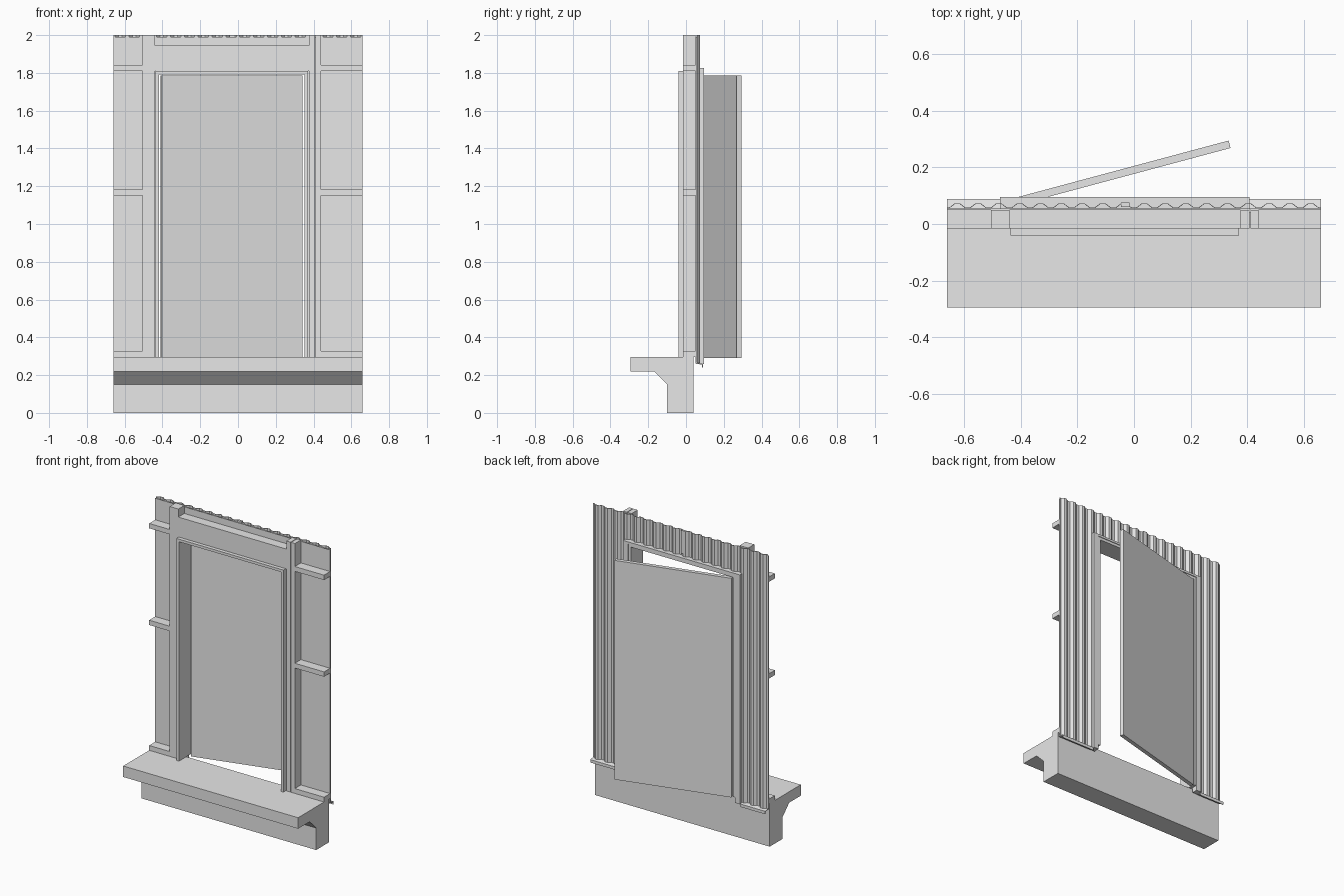
import bpy, bmesh, math
from mathutils import Matrix, Vector

cube = bpy.data.objects.get("Cube")
if cube:
    bpy.data.objects.remove(cube, do_unlink=True)

GREY = (0.8, 0.8, 0.8, 1)
mat = bpy.data.materials.new("plain light grey")
mat.use_nodes = True
mat.diffuse_color = GREY
mat.node_tree.nodes["Principled BSDF"].inputs["Base Color"].default_value = GREY


def extrude(name, outline, step):
    """Extrude a closed outline of 3D points along a step vector."""
    bm = bmesh.new()
    face = bm.faces.new([bm.verts.new(p) for p in outline])
    new = bmesh.ops.extrude_face_region(bm, geom=[face])["geom"]
    moved = [v for v in new if isinstance(v, bmesh.types.BMVert)]
    bmesh.ops.translate(bm, verts=moved, vec=Vector(step))
    bmesh.ops.recalc_face_normals(bm, faces=bm.faces)
    mesh = bpy.data.meshes.new(name)
    bm.to_mesh(mesh)
    bm.free()
    mesh.materials.append(mat)
    obj = bpy.data.objects.new(name, mesh)
    bpy.context.collection.objects.link(obj)
    return obj


def box(name, x, y, z):
    outline = [(x[0], y[0], z[0]), (x[1], y[0], z[0]),
               (x[1], y[1], z[0]), (x[0], y[1], z[0])]
    return extrude(name, outline, (0, 0, z[1] - z[0]))


HALF = 0.66
FLOOR, TOP = 0.295, 2.0
LEFT, RIGHT, HEAD = -0.44, 0.375, 1.81   # rough door opening
TRIM = 0.033
FRAME_Y = (-0.015, 0.05)

# Concrete footing with a bracketed ledge
profile = [(0.04, 0), (-0.10, 0), (-0.10, 0.15), (-0.17, 0.22),
           (-0.295, 0.22), (-0.295, FLOOR), (0.04, FLOOR)]
extrude("footing", [(-HALF, y, z) for y, z in profile], (2 * HALF, 0, 0))

# Timber posts, lintel and side rails
box("right_post", (LEFT - 0.065, LEFT), FRAME_Y, (FLOOR, TOP))
box("left_post_inner", (RIGHT, 0.407), FRAME_Y, (FLOOR, TOP))
box("left_post_outer", (0.411, 0.44), FRAME_Y, (FLOOR, TOP))
box("lintel", (LEFT, RIGHT), FRAME_Y, (HEAD, 1.945))
for i, z in enumerate((FLOOR, 1.15, 1.81)):
    box(f"right_rail_{i}", (-HALF, LEFT - 0.065), FRAME_Y, (z, z + 0.033))
    box(f"left_rail_{i}", (0.44, HALF), FRAME_Y, (z, z + 0.033))

# Door jambs and head
JAMB_Y = (-0.04, 0.09)
box("right_jamb", (LEFT + 0.004, LEFT + 0.022), JAMB_Y, (FLOOR, HEAD))
box("left_jamb", (RIGHT - 0.022, RIGHT - 0.004), JAMB_Y, (FLOOR, HEAD))
box("head_jamb", (LEFT + 0.022, RIGHT - 0.022), JAMB_Y, (HEAD - 0.018, HEAD))

# Wall regions around the opening
regions = {"right": (-HALF, LEFT, 0.265), "left": (RIGHT, HALF, 0.265),
           "upper": (LEFT, RIGHT, HEAD)}

# Ribbed cladding with aligned corrugations
PITCH = 2 * HALF / 18
Y_LOW, RIB = 0.056, 0.014


def rib_height(x):
    t = ((x + HALF) / PITCH) % 1.0
    return Y_LOW + RIB * min(1, max(0, 1.5 - 4 * abs(t - 0.5)))


def cladding(name, x0, x1, z0, z1):
    breaks = [-HALF + PITCH * (n + k / 8) for n in range(18) for k in (1, 3, 5, 7)]
    xs = [x0] + [x for x in breaks if x0 < x < x1] + [x1]
    back = [(x, rib_height(x) + 0.003, z0) for x in xs]
    front = [(x, rib_height(x), z0) for x in reversed(xs)]
    extrude(name, back + front, (0, 0, z1 - z0))


for side, (x0, x1, z0) in regions.items():
    box(f"{side}_sheathing", (x0, x1), (0.05, 0.055), (z0, 1.99))
    cladding(f"{side}_cladding", x0, x1, z0, TOP)

# Cladding overlap seam above the door
box("cladding_seam", (-0.045, -0.015), (0.06, 0.075), (HEAD + TRIM, TOP))

# Flat trim round the opening at the back
TRIM_Y = (0.055, 0.095)
box("right_trim", (LEFT - TRIM, LEFT + 0.004), TRIM_Y, (0.26, HEAD + 0.015))
box("left_trim", (RIGHT - 0.004, RIGHT + TRIM), TRIM_Y, (0.26, HEAD + 0.015))
box("head_trim", (LEFT + 0.004, RIGHT - 0.004), TRIM_Y, (HEAD, HEAD + 0.015))

# Bent drip flashing below the cladding
drip = [(0.05, 0.30), (0.05, 0.262), (0.085, 0.255), (0.085, 0.24),
        (0.089, 0.24), (0.089, 0.26), (0.054, 0.267), (0.054, 0.30)]
for side, x0, x1 in (("right", -HALF, LEFT - TRIM), ("left", RIGHT + TRIM, HALF)):
    extrude(f"{side}_drip_flashing", [(x0, y, z) for y, z in drip], (x1 - x0, 0, 0))

# Door leaf standing ajar on its hinge edge
door = box("door", (0, 0.77), (-0.027, 0), (0.29, 1.785))
door.matrix_world = (Matrix.Translation((-0.41, 0.095, 0))
                     @ Matrix.Rotation(math.radians(15), 4, "Z"))
